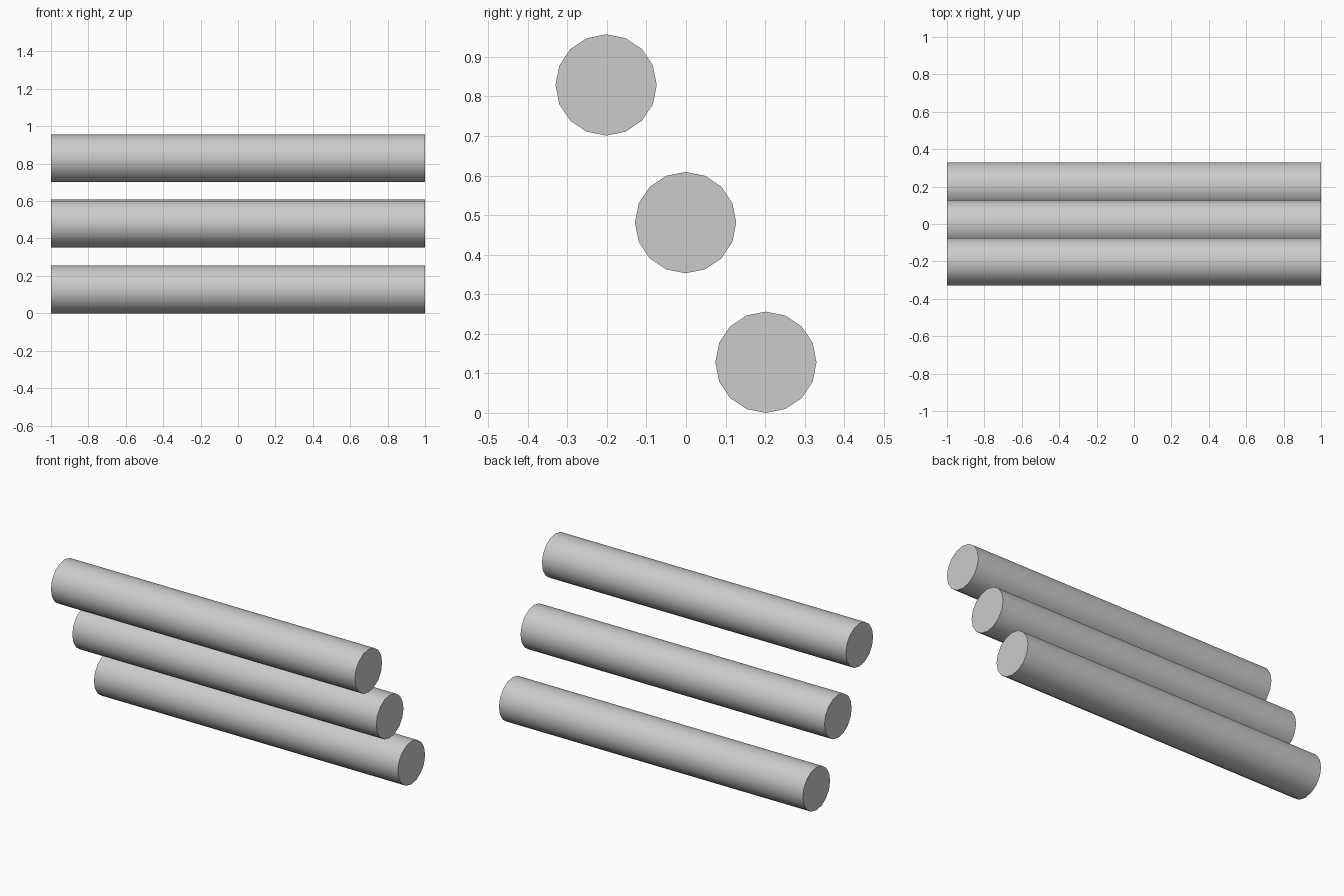
import bpy
from math import radians

if "Cube" in bpy.data.objects:
    bpy.data.objects.remove(bpy.data.objects["Cube"])

RADIUS = 0.128
SIDES = 16


def rail(name, y, z):
    # Round bar lying along x, closed at both ends
    bpy.ops.mesh.primitive_cylinder_add(
        vertices=SIDES, radius=RADIUS, depth=2,
        location=(0, y, z), rotation=(0, radians(90), 0))
    bpy.context.object.name = name
    bpy.ops.object.shade_smooth_by_angle(angle=radians(35))


# Three parallel bars, stepped back as they go down
rail("upper_bar", -0.202, 0.829)
rail("middle_bar", -0.001, 0.481)
rail("lower_bar", 0.202, 0.128)
